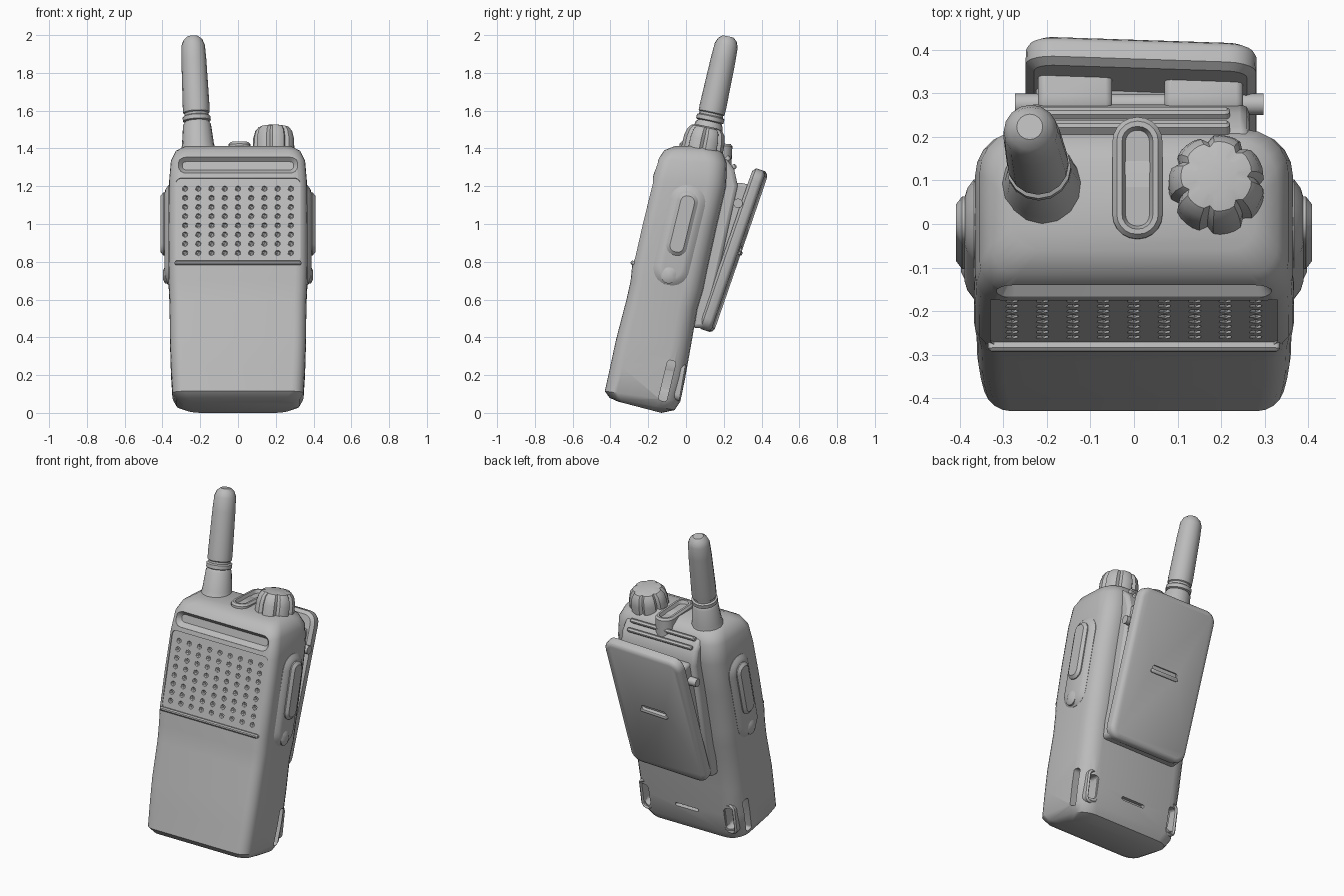
import bpy, bmesh, math
from mathutils import Vector, Matrix

cube = bpy.data.objects.get("Cube")
if cube:
    bpy.data.objects.remove(cube, do_unlink=True)

grey = bpy.data.materials.new("plain grey")
grey.use_nodes = True
grey.diffuse_color = (0.5, 0.5, 0.5, 1)
bsdf = next(n for n in grey.node_tree.nodes if n.type == "BSDF_PRINCIPLED")
bsdf.inputs["Base Color"].default_value = (0.5, 0.5, 0.5, 1)

LEAN = Vector((0, 0.237, 0.97))      # up direction along the body
FRONT = Vector((0, -0.97, 0.237))    # outward from the front face
BACK = Vector((0, 0.985, -0.17))     # outward from the back face
parts = []


def frame(origin, normal, up):
    z = Vector(normal).normalized()
    x = Vector(up).cross(z).normalized()
    y = z.cross(x)
    m = Matrix((x, y, z)).transposed().to_4x4()
    m.translation = origin
    return m


def finish(name, bm):
    bmesh.ops.recalc_face_normals(bm, faces=bm.faces)
    me = bpy.data.meshes.new(name)
    bm.to_mesh(me)
    bm.free()
    me.materials.append(grey)
    ob = bpy.data.objects.new(name, me)
    bpy.context.collection.objects.link(ob)
    parts.append(ob)
    return ob


def loft(name, rings, matrix=Matrix(), capped=True):
    bm = bmesh.new()
    loops = [[bm.verts.new(matrix @ Vector(p)) for p in r] for r in rings]
    n = len(loops[0])
    pairs = list(zip(loops, loops[1:]))
    if capped:
        bm.faces.new(loops[0])
        bm.faces.new(loops[-1])
    else:
        pairs.append((loops[-1], loops[0]))
    for a, b in pairs:
        for i in range(n):
            j = (i + 1) % n
            bm.faces.new((a[i], a[j], b[j], b[i]))
    return finish(name, bm)


def rounded(w, h, r_low, r_high, seg=5):
    """Rounded rectangle outline with separate low and high corner radii."""
    pts = []
    for k, (sx, sy) in enumerate(((1, 1), (-1, 1), (-1, -1), (1, -1))):
        r = r_high if sy > 0 else r_low
        r = max(min(r, w / 2 - 0.001, h / 2 - 0.001), 0.002)
        for i in range(seg + 1):
            a = math.pi / 2 * (k + i / seg)
            pts.append((sx * (w / 2 - r) + r * math.cos(a),
                        sy * (h / 2 - r) + r * math.sin(a)))
    return pts


def slab(name, w, h, r, layers, matrix, capped=True):
    rings = [[(x, y, z) for x, y in rounded(w - 2 * i, h - 2 * i, r - i, r - i)]
             for i, z in layers]
    return loft(name, rings, matrix, capped)


def lathe(name, profile, matrix, n=16, shape=lambda a: 1):
    angles = [math.tau * i / n for i in range(n)]
    return loft(name, [[(r * shape(a) * math.cos(a), r * shape(a) * math.sin(a), z)
                        for a in angles] for z, r in profile], matrix)


def prism(name, yz, x0, x1, bevel):
    ob = loft(name, [[(x, y, z) for y, z in yz] for x in (x0, x1)])
    mod = ob.modifiers.new("soft edges", "BEVEL")
    mod.width, mod.segments = bevel, 2
    return ob


def cut(target, cutter):
    mod = target.modifiers.new("cut", "BOOLEAN")
    mod.operation, mod.solver, mod.object = "DIFFERENCE", "EXACT", cutter
    bpy.context.view_layer.objects.active = target
    bpy.ops.object.modifier_apply(modifier=mod.name)
    parts.remove(cutter)
    bpy.data.objects.remove(cutter, do_unlink=True)


# Body: leaning sections as front y, front z, back y, back z, half width
sections = [(-.36, .06, -.13, .0, .29), (-.405, .08, -.06, .015, .325),
            (-.43, .115, -.03, .06, .347), (-.40, .25, -.005, .18, .355),
            (-.37, .39, .027, .36, .36), (-.315, .60, .06, .55, .362),
            (-.293, .70, .09, .65, .367), (-.285, .78, .11, .75, .368),
            (-.235, 1.0, .165, 1.0, .368), (-.18, 1.23, .212, 1.2, .365),
            (-.15, 1.34, .217, 1.32, .355), (-.115, 1.39, .195, 1.375, .33),
            (-.06, 1.412, .14, 1.412, .28)]
rings = []
for yf, zf, yb, zb, hw in sections:
    d = math.hypot(yb - yf, zb - zf)
    rings.append([(x, yf + (yb - yf) * (t / d + .5), zf + (zb - zf) * (t / d + .5))
                  for x, t in rounded(2 * hw, d, .065, .1)])
body = loft("body", rings)

# Recesses in the front: upper slot, speaker panel and speaker holes
block = [(0, -.012), (0, .06)]
cut(body, slab("slot_cutter", .64, .095, .045, [(.025, -.03), (0, .0), (0, .06)],
               frame((0, -.157, 1.315), FRONT, LEAN)))
panel = frame((0, -.230, 1.02), FRONT, LEAN)
cut(body, slab("panel_cutter", .66, .46, .03, block, panel))
bm = bmesh.new()
for col in range(9):
    for row in range(8):
        spot = Vector(((col - 4) * .07, (row - 3.5) * .05, -.01))
        bmesh.ops.create_icosphere(bm, subdivisions=1, radius=.017,
                                   matrix=Matrix.Translation(panel @ spot))
cut(body, finish("hole_cutter", bm))
slab("panel_lip", .67, .022, .01, [(0, -.02), (0, .004), (.007, .01)],
     frame((0, -.283, .795), FRONT, LEAN))

# Strap openings running through the lower back corners
for s, side in ((-1, "right"), (1, "left")):
    cut(body, slab("side_cutter", .045, .22, .015, [(0, -.09), (0, .06)],
                   frame((s * .35, -.10, .17), (s, 0, 0), LEAN)))
    hole = frame((s * .285, -.02, .16), BACK, LEAN)
    cut(body, slab("back_cutter", .055, .14, .022, [(0, -.1), (0, .06)], hole))
    slab(side + "_strap_rim", .085, .2, .035,
         [(0, -.03), (0, 0), (.01, .008), (.018, 0), (.018, -.03)], hole, False)
cut(body, slab("catch_cutter", .16, .02, .009, [(0, -.02), (0, .06)],
               frame((0, -.015, .16), BACK, LEAN)))

# Side pads and small buttons
for s, side in ((-1, "right"), (1, "left")):
    out = (s, 0, 0)
    slab(side + "_side_pad", .19, .54, .09, [(0, -.03), (0, .003), (.02, .018), (.04, .024)],
         frame((s * .365, -.035, .94), out, LEAN))
    slab(side + "_talk_button", .11, .34, .05, [(0, 0), (0, .028), (.018, .042)],
         frame((s * .367, -.02, 1.0), out, LEAN))
    slab(side + "_small_button", .08, .09, .04, [(0, 0), (0, .02), (.02, .03)],
         frame((s * .367, -.09, .73), out, LEAN))

# Antenna with collar and ring
lathe("antenna", [(0, .098), (.04, .085), (.15, .074), (.165, .064), (.17, .074),
                  (.192, .074), (.198, .064), (.21, .064), (.215, .07), (.25, .071),
                  (.5, .066), (.58, .062), (.61, .05), (.627, .03)],
      frame((-.21, .09, 1.38), (-.03, .135, .62), (0, 1, 0)))

# Notched control knob
lathe("knob", [(-.02, .112), (.06, .11), (.10, .1), (.122, .082), (.13, .05)],
      frame((.19, .085, 1.39), (0, .2, .97), (0, 1, 0)), 42,
      lambda a: 1 - .14 * max(0, math.cos(7 * a)) ** 3)

# Raised rim with a channel on the top
slab("top_channel", .115, .28, .056,
     [(0, -.1), (0, .015), (.01, .027), (.022, .027), (.03, .008)],
     frame((.008, .105, 1.403), (0, .05, 1), (0, 1, 0)))

# Mount on the back, with steps at its top
prism("clip_mount", [(.15, 1.36), (.215, 1.345), (.255, 1.29), (.275, 1.2), (.11, .45), (.03, .45)],
      -.25, .265, .02)
for y, z in ((.22, 1.345), (.25, 1.30)):
    slab("mount_step", .44, .025, .01, [(0, -.03), (0, .012), (.006, .018)],
         frame((0, y, z), (0, .8, .6), (0, -.6, .8)))

# Belt clip with side walls, hinge lugs and pin
clip = frame((.015, .218, .872), (.035, .945, -.326), (0, .326, .945))
plate = slab("belt_clip", .53, .9, .065, [(.02, 0), (0, .015), (0, .05), (.008, .062), (.025, .07)], clip)
cut(plate, slab("slit_cutter", .17, .025, .012, [(0, -.012), (0, .03)],
                clip @ Matrix.Translation((0, .02, .07))))
slab("clip_ridge", .19, .022, .01, [(0, -.01), (0, .008), (.006, .012)],
     clip @ Matrix.Translation((0, -.003, .07)))
prism("clip_wall", [(.05, .45), (.11, .445), (.34, 1.12), (.22, 1.12)], -.225, .25, .012)
for x0, x1 in ((-.22, -.05), (.07, .25)):
    prism("hinge_lug", [(.22, 1.2), (.28, 1.22), (.37, 1.2), (.33, 1.06), (.22, 1.03)], x0, x1, .015)
lathe("hinge_pin", [(-.285, .025), (.285, .025)], frame((.012, .275, 1.11), (1, 0, 0), (0, 0, 1)), 12)

# Smooth shading with sharp edges kept
bpy.ops.object.select_all(action="DESELECT")
for ob in parts:
    ob.select_set(True)
bpy.context.view_layer.objects.active = body
bpy.ops.object.shade_smooth_by_angle(angle=math.radians(35))
